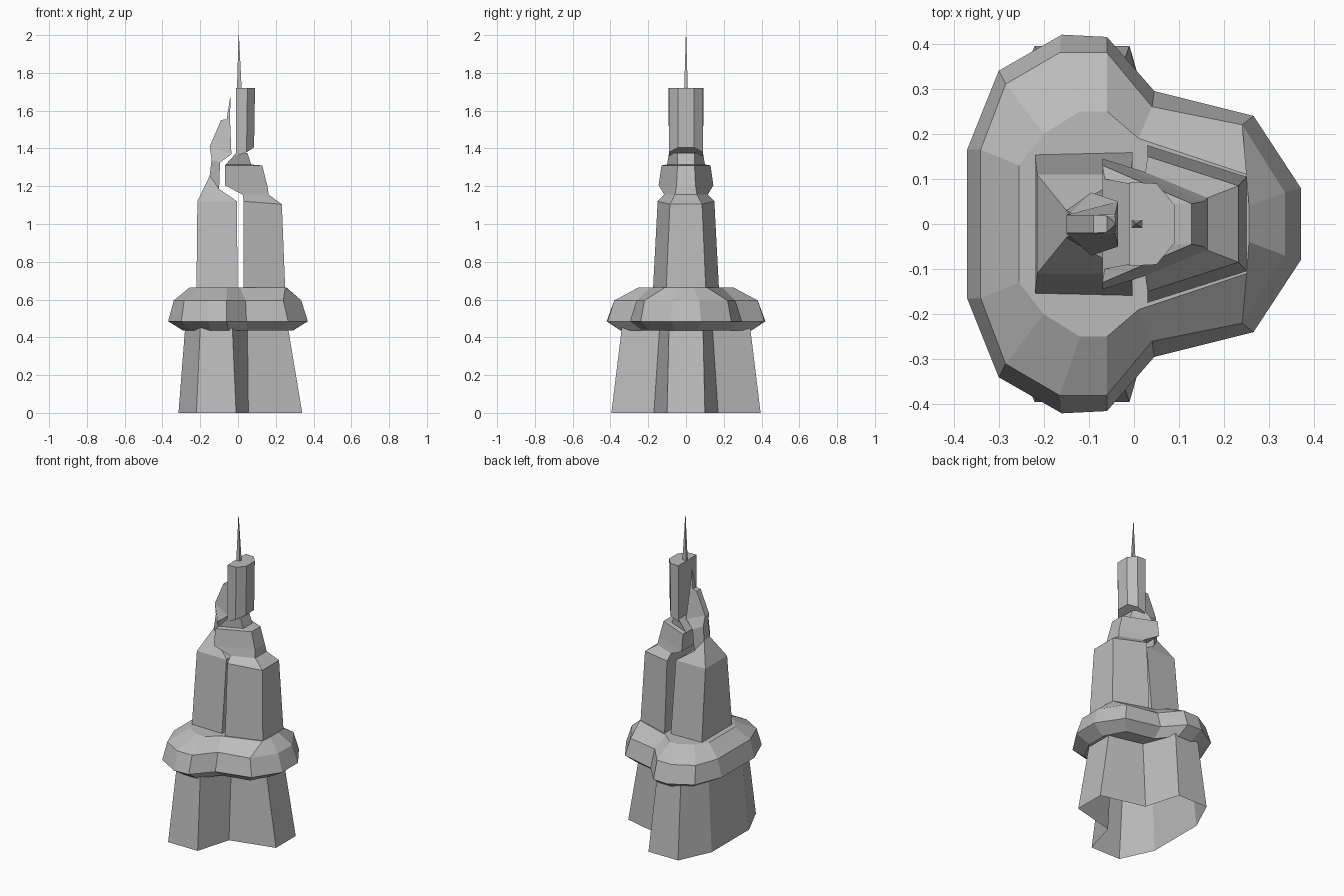
import bpy
import bmesh

cube = bpy.data.objects.get("Cube")
if cube:
    bpy.data.objects.remove(cube, do_unlink=True)

grey = bpy.data.materials.new("stone grey")
grey.use_nodes = True
GREY = (0.5, 0.5, 0.5, 1)
grey.diffuse_color = GREY
grey.node_tree.nodes["Principled BSDF"].inputs["Base Color"].default_value = GREY


def level(z, *pts):
    """Horizontal half outline at one height."""
    return [(x, y, z) for x, y in pts]


def loft(name, halves, cap_bottom=True, cap_top=True):
    """Skin a stack of half outlines, each mirrored across the y = 0 plane."""
    bm = bmesh.new()
    rings = []
    for half in halves:
        full = half + [(x, -y, z) for x, y, z in reversed(half)]
        rings.append([bm.verts.new(p) for p in full])
    for low, high in zip(rings, rings[1:]):
        for i in range(len(low)):
            j = (i + 1) % len(low)
            bm.faces.new((low[i], low[j], high[j], high[i]))
    if cap_bottom:
        bm.faces.new(rings[0])
    if cap_top:
        bm.faces.new(rings[-1])
    bmesh.ops.recalc_face_normals(bm, faces=bm.faces)
    mesh = bpy.data.meshes.new(name)
    bm.to_mesh(mesh)
    bm.free()
    mesh.materials.append(grey)
    obj = bpy.data.objects.new(name, mesh)
    bpy.context.collection.objects.link(obj)
    return obj


# Tapered base, open underneath
loft("base", [
    level(0, (-.315, .19), (-.22, .395), (-.01, .395), (.055, .17), (.34, .10)),
    level(.45, (-.28, .17), (-.20, .34), (-.03, .34), (.05, .14), (.265, .09)),
], cap_bottom=False)

# Overhanging collar
loft("collar", [
    level(.435, (-.29, .14), (-.24, .27), (-.14, .345), (-.05, .345),
          (.04, .23), (.22, .19), (.29, .06)),
    level(.485, (-.37, .165), (-.30, .34), (-.16, .42), (-.06, .415),
          (.045, .295), (.265, .24), (.37, .08)),
    level(.595, (-.34, .165), (-.285, .31), (-.165, .38), (-.06, .38),
          (.04, .26), (.24, .22), (.335, .07)),
    level(.665, (-.255, .13), (-.20, .20), (-.12, .25), (-.06, .25),
          (.01, .19), (.25, .11), (.255, .04)),
])

# Right tower, ending in a broken splinter
loft("right_tower", [
    level(.65, (-.22, .155), (-.003, .16)),
    level(1.12, (-.215, .11), (-.005, .11)),
    [(-.15, .03, 1.255), (-.10, .06, 1.185)],
    [(-.14, .025, 1.34), (-.095, .07, 1.325)],
    [(-.15, .02, 1.41), (-.035, .05, 1.37)],
    level(1.55, (-.09, .02), (-.042, .022)),
    level(1.555, (-.06, .018), (-.042, .018)),
    level(1.67, (-.042, .002), (-.04, .002)),
])

# Left tower with its flared head
loft("left_tower", [
    level(.65, (.03, .175), (.25, .105)),
    [(.03, .15, 1.12), (.232, .085, 1.105)],
    level(1.155, (.025, .115), (.163, .058)),
    level(1.205, (-.07, .145), (.155, .05)),
    level(1.31, (-.07, .13), (.128, .045)),
    level(1.315, (-.065, .10), (.07, .045)),
    level(1.375, (-.01, .09), (.05, .045)),
])

# Upper shaft above the neck
loft("upper_shaft", [
    [(-.01, .09, 1.36), (.045, .09, 1.38), (.085, .042, 1.405)],
    level(1.72, (-.01, .093), (.05, .09), (.09, .042)),
])

# Needle on top
loft("needle", [
    level(1.70, (-.006, .010), (.020, .010)),
    level(2.0, (.003, .001), (.005, .001)),
])
